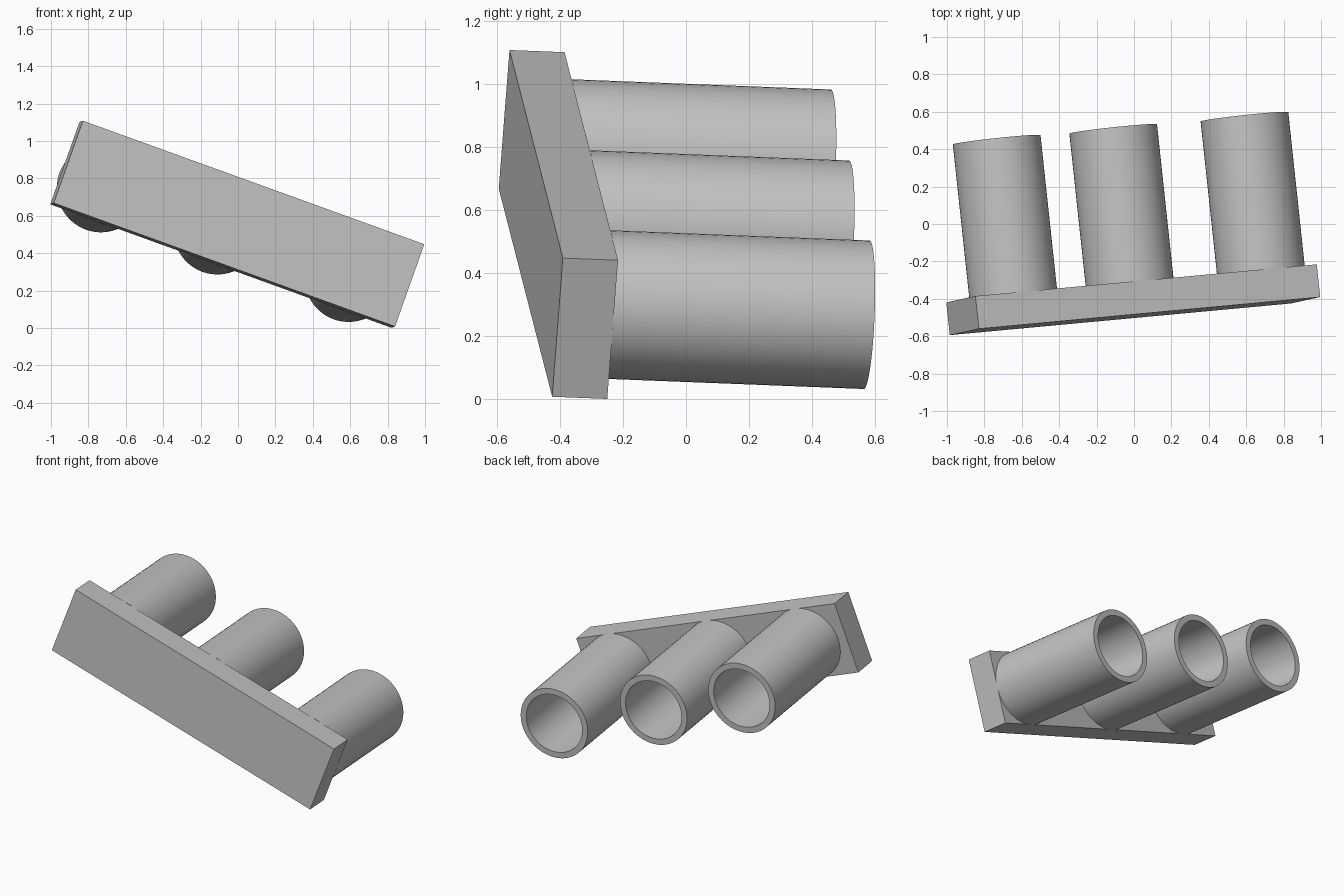
import bpy, bmesh, math
from mathutils import Vector, Matrix

if "Cube" in bpy.data.objects:
    bpy.data.objects.remove(bpy.data.objects["Cube"], do_unlink=True)

# Overall sizes
LENGTH, DEPTH, HEIGHT = 1.948, 0.176, 0.468
OUTER, INNER, TUBE_END = 0.236, 0.197, 0.92
TUBE_X = {"right_tube": -0.675, "middle_tube": -0.01, "left_tube": 0.739}

# Tilted frame shared by all parts
along = Vector((0.937, 0.087, -0.339)).normalized()
out = Vector((-0.104, 0.994, -0.04))
out = (out - along * out.dot(along)).normalized()
up = along.cross(out)
frame = Matrix.Translation((-0.004, -0.405, 0.555)) @ Matrix((along, out, up)).transposed().to_4x4()

grey = bpy.data.materials.new("plain grey")
grey.use_nodes = True
colour = (0.55, 0.55, 0.55, 1)
grey.diffuse_color = colour
grey.node_tree.nodes["Principled BSDF"].inputs["Base Color"].default_value = colour


def add_part(name, bm, matrix):
    bmesh.ops.recalc_face_normals(bm, faces=bm.faces)
    mesh = bpy.data.meshes.new(name)
    bm.to_mesh(mesh)
    bm.free()
    mesh.materials.append(grey)
    obj = bpy.data.objects.new(name, mesh)
    bpy.context.collection.objects.link(obj)
    obj.matrix_world = matrix
    return obj


# Back plate
bm = bmesh.new()
bmesh.ops.create_cube(bm, size=1)
bmesh.ops.scale(bm, vec=(LENGTH, DEPTH, HEIGHT), verts=bm.verts)
add_part("mounting_plate", bm, frame)

# Open tubes: a wall profile spun around the tube axis
for name, x in TUBE_X.items():
    bm = bmesh.new()
    base = DEPTH / 2
    profile = [(OUTER, base), (OUTER, TUBE_END), (INNER, TUBE_END), (INNER, base)]
    verts = [bm.verts.new((r, y, 0)) for r, y in profile]
    edges = [bm.edges.new((verts[i], verts[(i + 1) % 4])) for i in range(4)]
    bmesh.ops.spin(bm, geom=verts + edges, axis=(0, 1, 0), cent=(0, 0, 0),
                   angle=math.tau, steps=64, use_merge=True)
    bmesh.ops.remove_doubles(bm, verts=bm.verts, dist=0.0001)
    tube = add_part(name, bm, frame @ Matrix.Translation((x, 0, 0)))
    bpy.ops.object.select_all(action="DESELECT")
    tube.select_set(True)
    bpy.context.view_layer.objects.active = tube
    bpy.ops.object.shade_smooth_by_angle(angle=math.radians(30))
